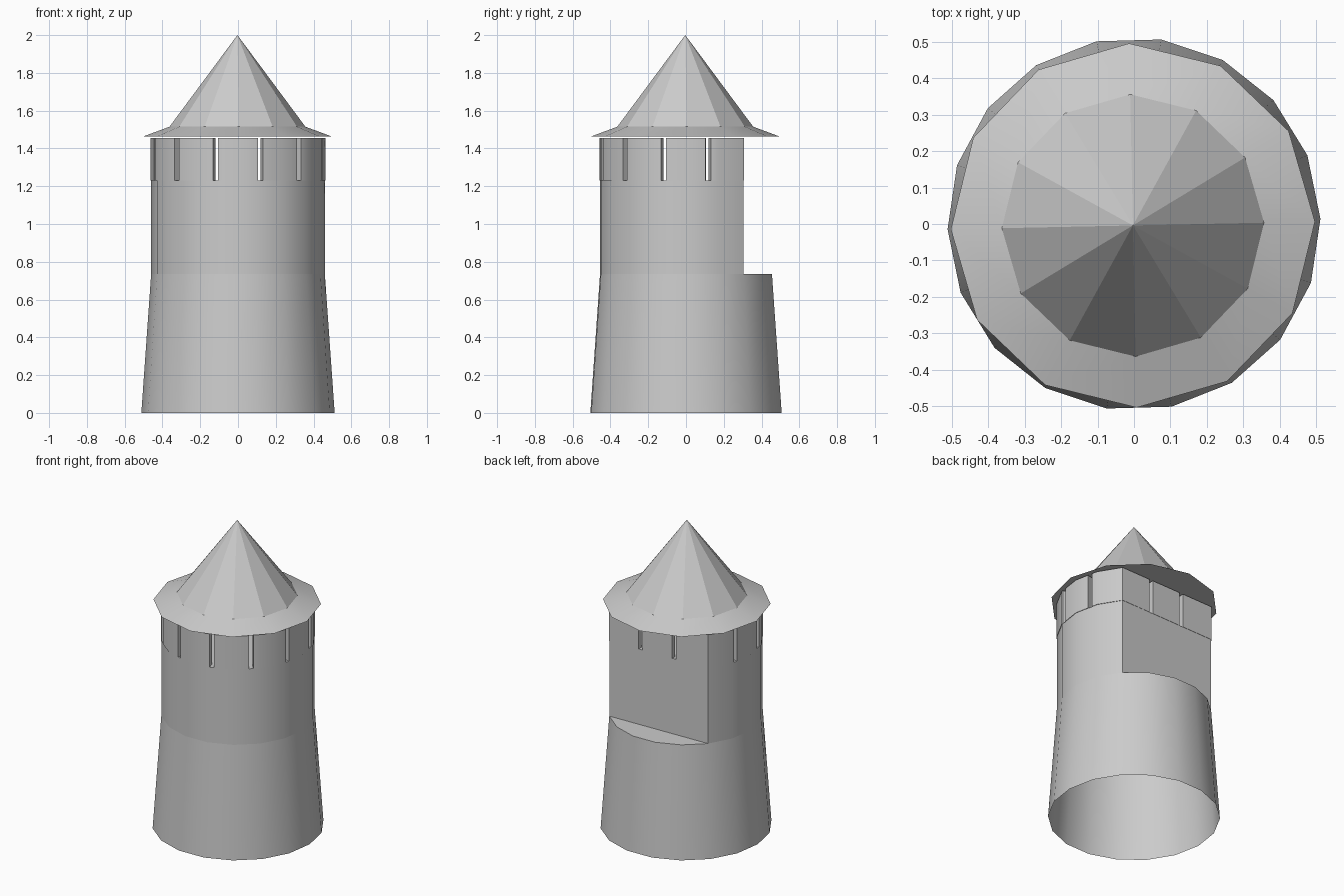
import bpy, bmesh, math
from mathutils import Matrix, Vector

if "Cube" in bpy.data.objects:
    bpy.data.objects.remove(bpy.data.objects["Cube"])

TURN = math.radians(1.6)          # whole tower is turned very slightly
SIDES = 18


def ring(r, z, n=SIDES, flat=False, turn=TURN, c=(0, 0)):
    """Regular polygon; flat=True drops the back points to leave a straight wall."""
    pts = []
    for i in range(n):
        if flat and 2 < i < 7:
            continue
        a = turn + math.tau * i / n
        pts.append(Vector((c[0] + r * math.cos(a), c[1] + r * math.sin(a), z)))
    return pts


def finish(name, bm, angle):
    bmesh.ops.recalc_face_normals(bm, faces=bm.faces)
    me = bpy.data.meshes.new(name)
    bm.to_mesh(me)
    bm.free()
    ob = bpy.data.objects.new(name, me)
    bpy.context.collection.objects.link(ob)
    bpy.ops.object.select_all(action='DESELECT')
    ob.select_set(True)
    bpy.context.view_layer.objects.active = ob
    if angle:
        bpy.ops.object.shade_smooth_by_angle(angle=math.radians(angle))
    return ob


def loft(bm, rings, closed=False):
    loops = [[bm.verts.new(p) for p in r] for r in rings]
    pairs = list(zip(loops, loops[1:])) + ([(loops[-1], loops[0])] if closed else [])
    for a, b in pairs:
        for i in range(len(a)):
            j = (i + 1) % len(a)
            bm.faces.new((a[i], a[j], b[j], b[i]))
    return loops


# Tapered base, open underneath, with a ledge where the back wall steps in
bm = bmesh.new()
loops = loft(bm, [ring(0.512, 0), ring(0.46, 0.735)])
bm.faces.new(loops[1][2:8])
finish("tower_base", bm, 30)

# Straight upper shaft with flat back and a floor on top
bm = bmesh.new()
loops = loft(bm, [ring(0.46, 0.735, flat=True), ring(0.46, 1.23, flat=True)])
bm.faces.new(loops[1])
finish("tower_shaft", bm, 30)

# Parapet wall
bm = bmesh.new()
loft(bm, [ring(0.463, 1.23, flat=True), ring(0.463, 1.455, flat=True),
          ring(0.415, 1.455, flat=True), ring(0.415, 1.23, flat=True)], closed=True)
parapet = finish("parapet", bm, 0)

# Narrow slots: eight radial ones round the curve, two in the flat back
bm = bmesh.new()
size = Matrix.Diagonal((0.16, 0.028, 0.6, 1))
for deg in (15, 165, 195, 225, 255, 285, 315, 345):
    m = Matrix.Rotation(math.radians(deg), 4, 'Z') @ Matrix.Translation((0.45, 0, 1.4)) @ size
    bmesh.ops.create_cube(bm, size=1, matrix=m)
for x in (-0.12, 0.12):
    m = Matrix.Translation((x, 0.29, 1.4)) @ Matrix.Rotation(math.pi / 2, 4, 'Z') @ size
    bmesh.ops.create_cube(bm, size=1, matrix=m)
cutter = finish("slot_cutter", bm, 0)
cutter.hide_render = True

bpy.ops.object.select_all(action='DESELECT')
parapet.select_set(True)
bpy.context.view_layer.objects.active = parapet
mod = parapet.modifiers.new("slots", 'BOOLEAN')
mod.operation = 'DIFFERENCE'
mod.solver = 'EXACT'
mod.object = cutter
bpy.ops.object.modifier_apply(modifier=mod.name)
bpy.data.objects.remove(cutter)
bpy.ops.object.shade_smooth_by_angle(angle=math.radians(30))

# Twelve-sided pointed roof with a shallow flared rim
bm = bmesh.new()
c, t = (-0.003, -0.004), math.radians(1.2)
loops = loft(bm, [ring(0.5, 1.463, 12, turn=t, c=c), ring(0.36, 1.515, 12, turn=t, c=c)])
bm.faces.new(loops[0])
tip = bm.verts.new((c[0], c[1], 2.0))
for i in range(12):
    bm.faces.new((loops[1][i], loops[1][(i + 1) % 12], tip))
finish("roof", bm, 15)
